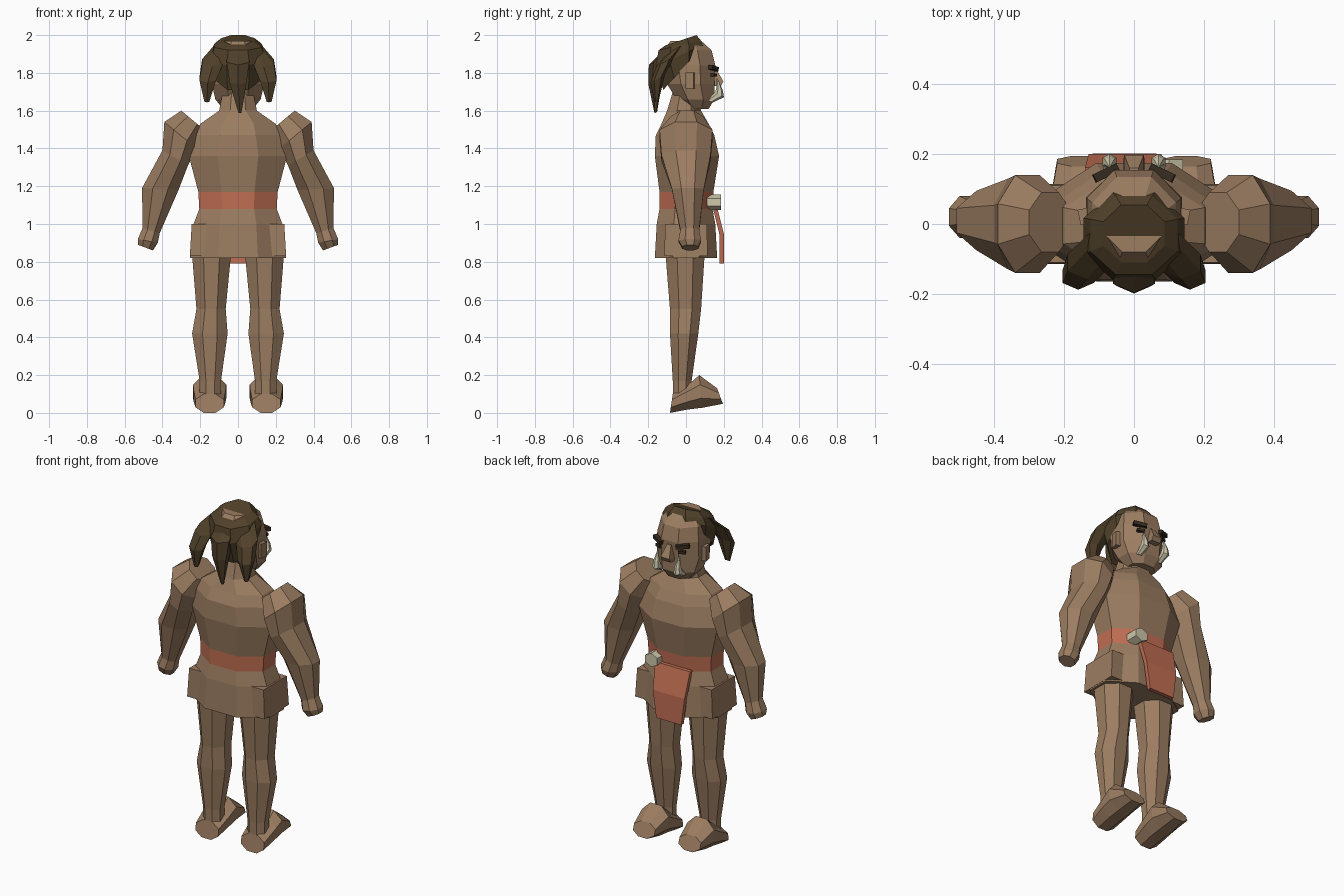
import bpy, bmesh, math
from mathutils import Vector, Matrix

cube = bpy.data.objects.get("Cube")
if cube:
    bpy.data.objects.remove(cube, do_unlink=True)


def material(name, rgb):
    m = bpy.data.materials.new(name)
    m.use_nodes = True
    m.diffuse_color = (*rgb, 1)
    m.node_tree.nodes["Principled BSDF"].inputs["Base Color"].default_value = (*rgb, 1)
    return m


skin = material("brown skin", (0.33, 0.205, 0.12))
hair = material("dark hair", (0.08, 0.052, 0.023))
dark = material("dark brow", (0.035, 0.024, 0.014))
red = material("red cloth", (0.53, 0.155, 0.085))
bone = material("bone", (0.62, 0.58, 0.41))


def finish(name, bm, *mats):
    bmesh.ops.recalc_face_normals(bm, faces=bm.faces)
    me = bpy.data.meshes.new(name)
    bm.to_mesh(me)
    bm.free()
    for m in mats:
        me.materials.append(m)
    ob = bpy.data.objects.new(name, me)
    bpy.context.collection.objects.link(ob)
    return ob


def loft(name, rings, *mats, n=8):
    """Skin over rings; each ring spans a to b on one axis and +-half on the other."""
    bm = bmesh.new()
    grow = 1 / math.cos(math.pi / n)
    loops = []
    for a, b, half in rings:
        a, b, half = Vector(a), Vector(b), Vector(half)
        loop = []
        for i in range(n):
            t = math.tau * (i + 0.5) / n
            p = (a + b) / 2 + (b - a) / 2 * math.cos(t) * grow + half * math.sin(t) * grow
            loop.append(bm.verts.new(p))
        loops.append(loop)
    for lo, hi in zip(loops, loops[1:]):
        for i in range(n):
            j = (i + 1) % n
            bm.faces.new((lo[i], lo[j], hi[j], hi[i]))
    bm.faces.new(loops[0])
    bm.faces.new(loops[-1])
    return finish(name, bm, *mats)


def box(name, centre, size, mat, turn=0, roll=0):
    bm = bmesh.new()
    bmesh.ops.create_cube(bm, size=1)
    rot = Matrix.Rotation(turn, 4, 'Z') @ Matrix.Rotation(roll, 4, 'Y')
    bm.transform(Matrix.Translation(centre) @ rot @ Matrix.Diagonal((*size, 1)))
    return finish(name, bm, mat)


def level(x0, x1, y0, y1, z):
    """Horizontal ring from its extents."""
    y = (y0 + y1) / 2
    return (x0, y, z), (x1, y, z), (0, (y1 - y0) / 2, 0)


def stack(rows):
    return [level(-x, x, y0, y1, z) for x, y0, y1, z in rows]


# Torso, skirt and neck, with the belt band coloured by height
torso = loft("torso", stack([
    (.255, -.165, .165, .82), (.235, -.155, .155, 1.0), (.205, -.14, .14, 1.08),
    (.21, -.14, .145, 1.17), (.26, -.165, .175, 1.36), (.228, -.16, .15, 1.47),
    (.20, -.13, .12, 1.53), (.10, -.10, .08, 1.60), (.08, -.07, .07, 1.70)]), skin, red)
for f in torso.data.polygons:
    if 1.08 < f.center.z < 1.17:
        f.material_index = 1

# Head
loft("head", stack([
    (.08, .0, .12, 1.61), (.12, -.05, .15, 1.66), (.138, -.10, .15, 1.74),
    (.135, -.12, .155, 1.84), (.12, -.12, .135, 1.92), (.08, -.08, .08, 1.97)]), skin)
loft("nose", stack([
    (.03, .12, .185, 1.73), (.028, .12, .198, 1.755), (.013, .12, .16, 1.82)]), skin, n=4)

# Hair cap, tilted back towards the nape
loft("hair_cap", [
    ((0, .07, 1.92), (0, -.12, 1.71), (.135, 0, 0)),
    ((0, .09, 1.945), (0, -.16, 1.84), (.145, 0, 0)),
    ((0, .08, 1.97), (0, -.145, 1.92), (.125, 0, 0)),
    ((0, .055, 2.0), (0, -.11, 1.945), (.088, 0, 0))], hair)


def lock(name, path):
    rings = []
    for x, y, z, r in path:
        rings.append(((x - r, y, z), (x + r, y, z), (0, r * .75, r * .4)))
    loft(name, rings, hair, n=6)


lock("middle_lock", [(0, -.08, 1.94, .05), (0, -.145, 1.87, .06),
                     (0, -.16, 1.76, .045), (.01, -.16, 1.59, .008)])

# Paired parts
for side, s in (("left", 1), ("right", -1)):
    lock(side + "_lock", [(s * .08, -.05, 1.93, .05), (s * .135, -.11, 1.86, .055),
                          (s * .16, -.15, 1.77, .044), (s * .165, -.155, 1.65, .013)])

    # Face details
    box(side + "_ear", (s * .14, .022, 1.76), (.035, .045, .085), skin, turn=-s * .2)
    box(side + "_brow", (s * .08, .146, 1.825), (.075, .025, .022), dark, -s * .45, -s * .15)
    box(side + "_eye", (s * .075, .146, 1.79), (.04, .02, .016), dark, -s * .4)
    tusk = [(.125, 1.65, .012), (.178, 1.685, .02), (.178, 1.72, .014), (.165, 1.77, .003)]
    loft(side + "_tusk", [
        ((s * .07 - r, y, z), (s * .07 + r, y, z), (0, r, -r * .6)) for y, z, r in tusk],
        bone, n=6)

    # Arm: outer x, z, inner x, z, then back and front depth
    arm = [(.30, 1.60, .18, 1.50, -.08, .09), (.39, 1.54, .22, 1.40, -.14, .14),
           (.40, 1.39, .265, 1.31, -.13, .13), (.508, 1.19, .315, 1.18, -.075, .095),
           (.505, .98, .415, .95, -.03, .07), (.53, .92, .425, .90, -.04, .08),
           (.53, .89, .45, .86, -.02, .065)]
    loft(side + "_arm", [
        ((s * x0, (y0 + y1) / 2, z0), (s * x1, (y0 + y1) / 2, z1), (0, (y1 - y0) / 2, 0))
        for x0, z0, x1, z1, y0, y1 in arm], skin)

    # Leg and foot
    leg = [(.035, .245, -.11, .10, .86), (.065, .22, -.085, .08, .55),
           (.055, .243, -.085, .065, .42), (.09, .203, -.07, .03, .17),
           (.09, .203, -.07, .03, .05)]
    loft(side + "_leg", [level(s * a, s * b, c, d, z) for a, b, c, d, z in leg], skin)
    foot = [(-.085, 0, -.07, .10, .075), (.01, .018, .03, .165, .085),
            (.085, .027, .07, .20, .088), (.195, .048, .165, .13, .07)]
    loft(side + "_foot", [
        ((s * .15, y0, z0), (s * .15, y1, z1), (w, 0, 0)) for y0, z0, y1, z1, w in foot], skin)

    # Skirt side flap
    loft(side + "_skirt_flap", [
        level(s * .165, s * .255, -.115, .115, .83),
        level(s * .16, s * .245, -.11, .11, 1.0)], skin, n=4)

# Hanging cloth and its fastener
cloth = [(-.14, .09, .15, 1.10), (-.13, .078, .188, .95), (-.11, .055, .19, .79)]
loft("hanging_cloth", [level(a, b, y - .012, y + .012, z) for a, b, y, z in cloth], red, n=4)
loft("cloth_fastener", [
    ((.06, y, 1.115), (.14, y, 1.115), (0, 0, .035)) for y in (.11, .185)], bone, n=6)
